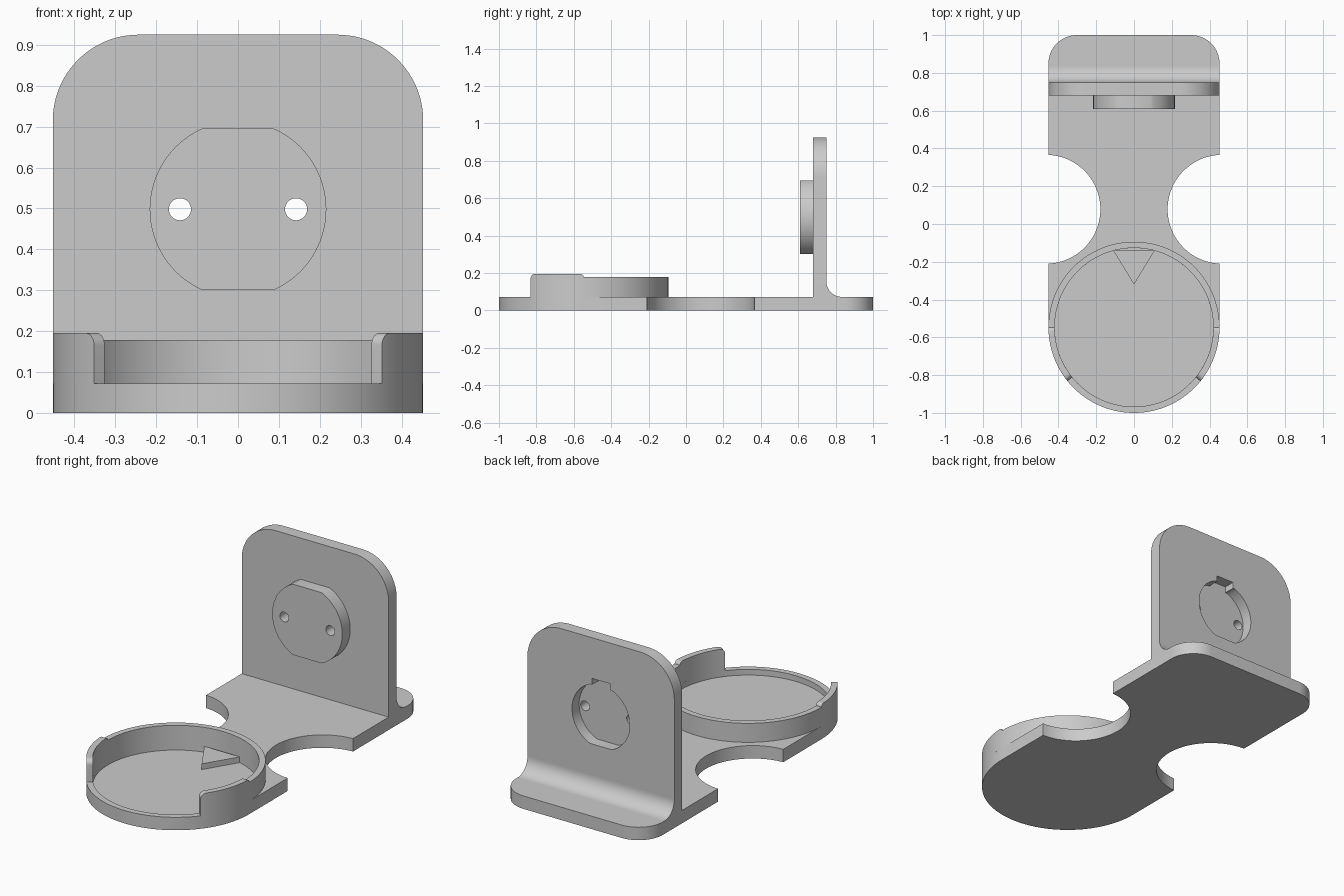
import bpy, bmesh
from math import sin, cos, pi, radians, sqrt, asin
from mathutils import Vector

if "Cube" in bpy.data.objects:
    bpy.data.objects.remove(bpy.data.objects["Cube"], do_unlink=True)

grey = bpy.data.materials.new("light grey plastic")
grey.use_nodes = True
grey.diffuse_color = (0.6, 0.6, 0.6, 1)
grey.node_tree.nodes["Principled BSDF"].inputs["Base Color"].default_value = (0.6, 0.6, 0.6, 1)

W = 0.453          # half width, also the dish radius
T = 0.072          # base thickness
DISH_Y = -0.547    # dish centre
FLOOR = 0.04       # dish floor height
FRONT, BACK = 0.68, 0.75   # faces of the upright plate
HUB_Z = 0.498


def finish(bm, name):
    bmesh.ops.recalc_face_normals(bm, faces=bm.faces)
    mesh = bpy.data.meshes.new(name)
    bm.to_mesh(mesh)
    bm.free()
    ob = bpy.data.objects.new(name, mesh)
    bpy.context.collection.objects.link(ob)
    mesh.materials.append(grey)
    return ob


def arc(cx, cy, r, a0, a1, n=16):
    angles = [radians(a0 + (a1 - a0) * i / n) for i in range(n + 1)]
    return [(cx + r * cos(a), cy + r * sin(a)) for a in angles]


def prism(name, pts, axis, lo, hi):
    """Extrude a 2D outline along an axis from lo to hi."""
    place = {"x": lambda u, v, d: (d, u, v),
             "y": lambda u, v, d: (u, d, v),
             "z": lambda u, v, d: (u, v, d)}[axis]
    bm = bmesh.new()
    face = bm.faces.new([bm.verts.new(place(u, v, lo)) for u, v in pts])
    new = bmesh.ops.extrude_face_region(bm, geom=[face])["geom"]
    bmesh.ops.translate(bm, verts=[g for g in new if isinstance(g, bmesh.types.BMVert)],
                        vec=Vector(place(0, 0, hi - lo)))
    return finish(bm, name)


def activate(ob):
    bpy.ops.object.select_all(action="DESELECT")
    ob.select_set(True)
    bpy.context.view_layer.objects.active = ob


def cut(ob, cutter):
    mod = ob.modifiers.new("cut", "BOOLEAN")
    mod.operation, mod.solver, mod.object = "DIFFERENCE", "EXACT", cutter
    activate(ob)
    bpy.ops.object.modifier_apply(modifier=mod.name)
    bpy.data.objects.remove(cutter, do_unlink=True)


def flat_circle(r, h):
    """Circle with flats at the top and bottom, h from its centre."""
    a = math_deg(asin(h / r))
    return arc(0, HUB_Z, r, -a, a, 32) + arc(0, HUB_Z, r, 180 - a, 180 + a, 32)


def math_deg(a):
    return a * 180 / pi


# Base: round front, waist notches, rounded rear corners
notch_x, notch_y, notch_r = W + 0.013, 0.078, 0.288
edge = math_deg(asin(0.013 / notch_r))
half = arc(0, DISH_Y, W, -90, 0, 48)
half += arc(notch_x, notch_y, notch_r, 270 - edge, 90 + edge, 48)
half += arc(W - 0.15, 0.85, 0.15, 0, 90)
mirrored = [(-x, y) for x, y in reversed(half[1:])]
base = prism("base", half + mirrored, "z", 0, T)
cut(base, prism("dish_cutter", arc(0, DISH_Y, 0.42, 0, 360, 128)[:-1], "z", FLOOR, T + 0.1))

# Triangular pointer on the dish floor
pointer = prism("dish_pointer", [(0, -0.32), (0.11, -0.14), (-0.11, -0.14)], "z", FLOOR - 0.005, T)

# Dish wall: open at the front, taller at the two front arms
START, ARM = -39.0, 0.0
LOW, HIGH = 0.178, 0.195


def wall_top(a):
    d = min(a, 180 - a)            # mirrored angle
    if d >= ARM:
        return LOW
    if d > ARM - 2.5:              # small round-over where the arm ends
        t = (d - ARM + 2.5) / 2.5
        return LOW + (HIGH - LOW) * sqrt(max(0, 1 - t * t))
    t = max(0, 1 - (d - START) / 4)    # large round-over at the free tip
    return HIGH - 0.03 * (1 - sqrt(max(0, 1 - t * t)))


side = [START + 4 * (1 - cos(i * pi / 16)) for i in range(9)]
side += [-35 + 32.5 * i / 16 for i in range(1, 17)]
side += [-2.5 + 2.5 * sin(i * pi / 12) for i in range(1, 7)]
angles = side + [180 * i / 80 for i in range(1, 80)] + [180 - a for a in reversed(side)]
bm = bmesh.new()
rings = []
for a in angles:
    c, s, z = cos(radians(a)), sin(radians(a)), wall_top(a)
    rings.append([bm.verts.new((r * c, DISH_Y + r * s, h))
                  for r, h in ((W, T), (W, z), (0.42, z), (0.42, T))])
for p, q in zip(rings, rings[1:]):
    for i in range(4):
        j = (i + 1) % 4
        bm.faces.new((p[i], p[j], q[j], q[i]))
bm.faces.new(rings[0])
bm.faces.new(rings[-1])
wall = finish(bm, "dish_wall")

# Upright plate with large rounded top corners
R = 0.21
TOP = 0.925
outline = [(-W, T), (W, T)] + arc(W - R, TOP - R, R, 0, 90, 24) + arc(R - W, TOP - R, R, 90, 180, 24)
plate = prism("upright_plate", outline, "y", FRONT, BACK)

# Keyed pocket in the rear of the plate
cut(plate, prism("pocket_cutter", flat_circle(0.178, 0.165), "y", FRONT + 0.007, BACK + 0.1))
key = [(-0.055, HUB_Z), (0.055, HUB_Z), (0.055, HUB_Z + 0.2), (-0.055, HUB_Z + 0.2)]
cut(plate, prism("key_cutter", key, "y", FRONT + 0.007, BACK + 0.1))

# Flat-sided hub on the front, with two through holes
hub = prism("hub", flat_circle(0.216, 0.197), "y", 0.61, FRONT)
for x in (-0.142, 0.142):
    for part in (hub, plate):
        cut(part, prism("hole_cutter", arc(x, HUB_Z, 0.027, 0, 360, 32)[:-1], "y", 0.5, 0.9))

# Concave fillet behind the plate
F = 0.085
fillet = prism("rear_fillet", [(BACK, T)] + arc(BACK + F, T + F, F, 270, 180, 16), "x", -W, W)

for ob in (base, pointer, wall, plate, hub, fillet):
    activate(ob)
    bpy.ops.object.shade_smooth_by_angle(angle=radians(30))
